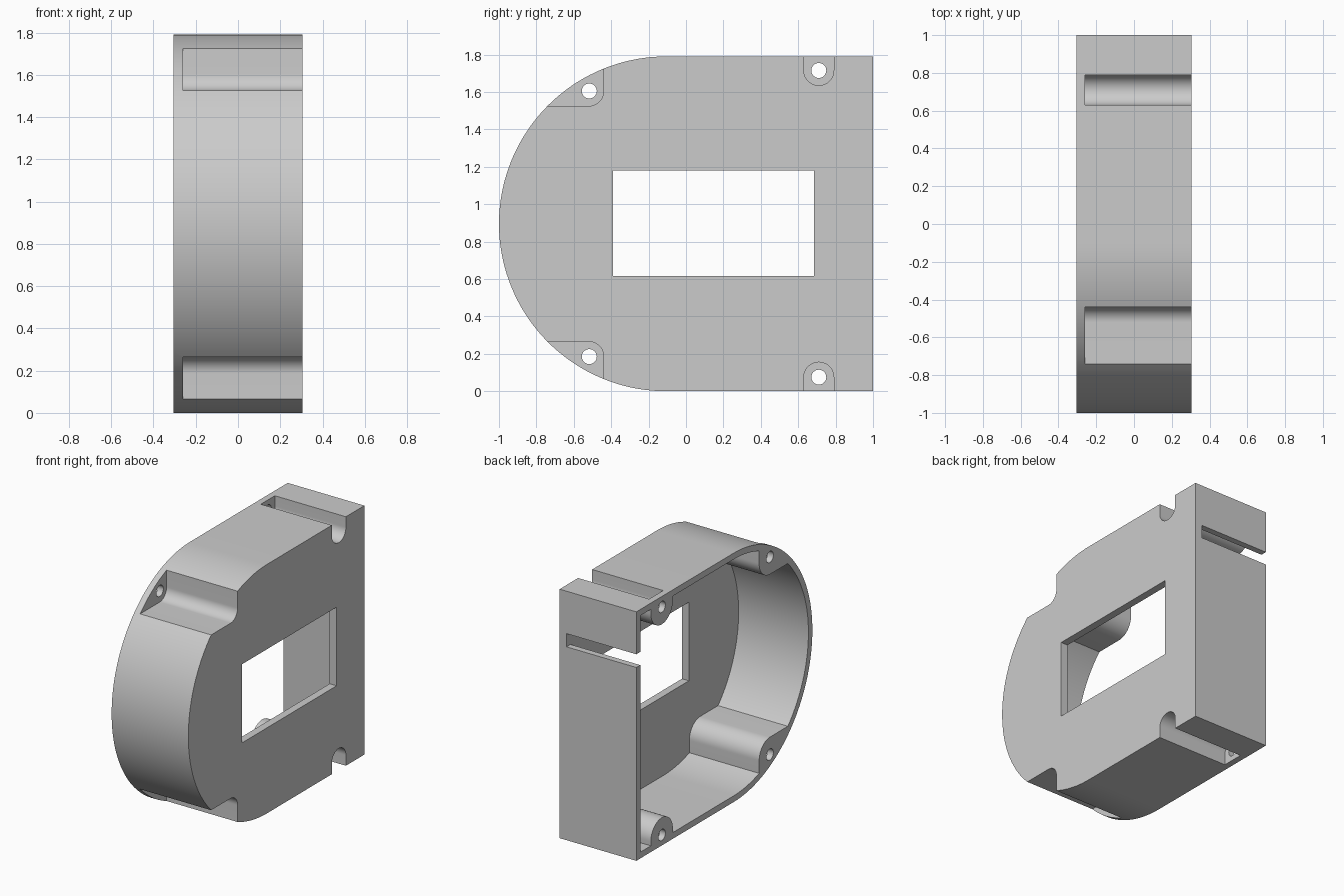
import bpy, bmesh
from math import sin, cos, pi

cube = bpy.data.objects.get("Cube")
if cube:
    bpy.data.objects.remove(cube, do_unlink=True)

HEIGHT, HALF_W, WALL, FLOOR = 1.79, 0.305, 0.045, 0.25
MID, FAR = HEIGHT / 2, 0.6

grey = bpy.data.materials.new("plain grey")
grey.use_nodes = True
grey.diffuse_color = (0.6, 0.6, 0.6, 1)
grey.node_tree.nodes["Principled BSDF"].inputs["Base Color"].default_value = (0.6, 0.6, 0.6, 1)


def arc(y, z, r, start, end, steps):
    """Points on an arc, angles in degrees."""
    angles = [(start + (end - start) * i / steps) * pi / 180 for i in range(steps + 1)]
    return [(y + r * cos(a), z + r * sin(a)) for a in angles]


def prism(name, outline, x0, x1):
    """Extrude a (y, z) outline along x."""
    bm = bmesh.new()
    face = bm.faces.new([bm.verts.new((x0, y, z)) for y, z in outline])
    ext = bmesh.ops.extrude_face_region(bm, geom=[face])
    moved = [v for v in ext["geom"] if isinstance(v, bmesh.types.BMVert)]
    bmesh.ops.translate(bm, verts=moved, vec=(x1 - x0, 0, 0))
    bmesh.ops.recalc_face_normals(bm, faces=bm.faces)
    mesh = bpy.data.meshes.new(name)
    bm.to_mesh(mesh)
    bm.free()
    obj = bpy.data.objects.new(name, mesh)
    bpy.context.collection.objects.link(obj)
    mesh.materials.append(grey)
    return obj


def cut(target, cutter):
    """Subtract a cutter and discard it."""
    mod = target.modifiers.new("cut", "BOOLEAN")
    mod.operation, mod.solver, mod.object = "DIFFERENCE", "EXACT", cutter
    bpy.context.view_layer.objects.active = target
    bpy.ops.object.modifier_apply(modifier=mod.name)
    bpy.data.objects.remove(cutter, do_unlink=True)


def rect(y0, y1, z0, z1):
    return [(y0, z0), (y1, z0), (y1, z1), (y0, z1)]


def d_outline(inset):
    """Half-round front with a square back."""
    round_end = arc(MID - 1, MID, MID - inset, 90, 270, 72)
    return round_end + [(1 - inset, inset), (1 - inset, HEIGHT - inset)]


def front_recess(r):
    return [(-1.3, 2.2), (-1.3, 1.605 - r)] + arc(-0.52, 1.605, r, -90, 0, 16) + [(-0.52 + r, 2.2)]


def back_recess(r):
    return [(0.71 - r, 2.2)] + arc(0.71, 1.715, r, 180, 360, 32) + [(0.71 + r, 2.2)]


def flip(outline):
    return [(y, HEIGHT - z) for y, z in outline]


recesses = [f for shape in (front_recess, back_recess)
            for f in (shape, lambda r, s=shape: flip(s(r)))]

# Hollow shell, leaving the screw bosses standing in the cavity
housing = prism("housing", d_outline(0), -HALF_W, HALF_W)
cavity = prism("cavity_cutter", d_outline(WALL), -FAR, FLOOR)
for recess in recesses:
    cut(cavity, prism("boss_cutter", recess(0.08 + WALL), -FAR - 0.1, FAR))
cut(housing, cavity)

# Screw recesses, open on the plate side
for recess in recesses:
    cut(housing, prism("recess_cutter", recess(0.08), WALL - HALF_W, FAR))

# Screw holes through the end of each boss
for y, z in ((-0.517, 1.605), (0.71, 1.715)):
    hole = arc(y, z, 0.04, 0, 348.75, 31)
    for outline in (hole, flip(hole)):
        cut(housing, prism("hole_cutter", outline, -FAR, 0))

# Window in the plate and slot in the back wall
cut(housing, prism("window_cutter", rect(-0.39, 0.685, 0.615, 1.18), 0.1, FAR))
cut(housing, prism("slot_cutter", rect(0.9, 1.2, 1.39, 1.485), -FAR, FLOOR))

bpy.ops.object.select_all(action="DESELECT")
housing.select_set(True)
bpy.context.view_layer.objects.active = housing
bpy.ops.object.shade_smooth_by_angle(angle=pi / 6)
